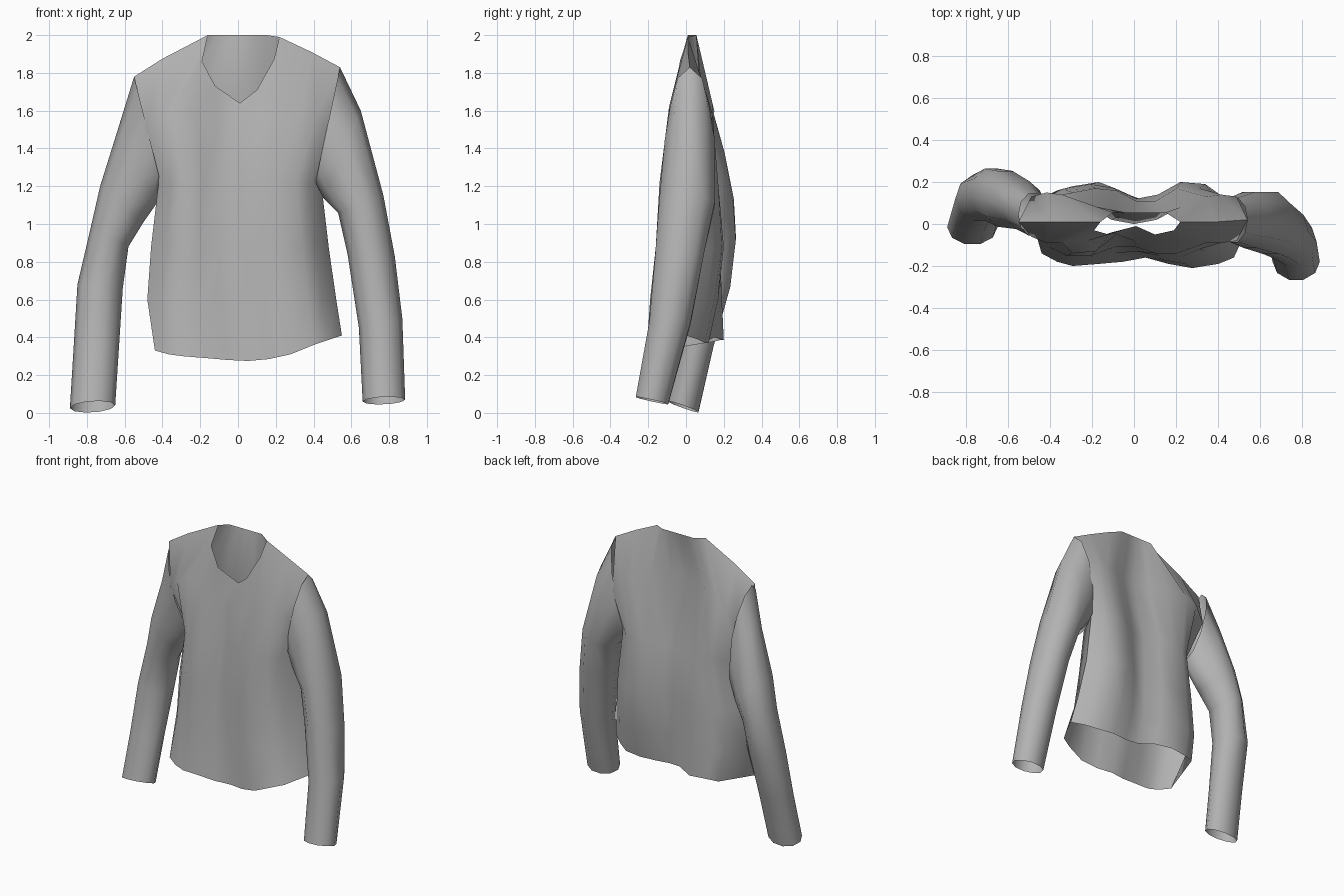
import bpy
import bmesh
from math import sin, cos, pi

if "Cube" in bpy.data.objects:
    bpy.data.objects.remove(bpy.data.objects["Cube"])

# One plain cloth colour
cloth = bpy.data.materials.new("grey cloth")
cloth.use_nodes = True
grey = (0.45, 0.45, 0.45, 1)
cloth.diffuse_color = grey
cloth.node_tree.nodes["Principled BSDF"].inputs["Base Color"].default_value = grey


def finish(name, bm):
    """Weld seams, face outward and shade the cloth smoothly."""
    bmesh.ops.remove_doubles(bm, verts=bm.verts, dist=0.002)
    bmesh.ops.recalc_face_normals(bm, faces=bm.faces)
    mesh = bpy.data.meshes.new(name)
    bm.to_mesh(mesh)
    bm.free()
    mesh.materials.append(cloth)
    obj = bpy.data.objects.new(name, mesh)
    bpy.context.collection.objects.link(obj)
    bpy.ops.object.select_all(action="DESELECT")
    obj.select_set(True)
    bpy.context.view_layer.objects.active = obj
    bpy.ops.object.shade_smooth_by_angle(angle=pi / 3)
    return obj


def bridge(bm, rows, closed=False):
    """Skin neighbouring rows of points with quads."""
    grid = [[bm.verts.new(p) for p in row] for row in rows]
    count = len(grid[0])
    for low, high in zip(grid, grid[1:]):
        for i in range(count if closed else count - 1):
            j = (i + 1) % count
            bm.faces.new((low[i], low[j], high[j], high[i]))


# Torso: column spacing, and the left/right edge of each row from hem to chest
columns = (-1, -.85, -.7, -.45, -.22, 0, .22, .45, .7, .85, 1)
edges = ((-.44, .55), (-.48, .52), (-.46, .48), (-.42, .44), (-.49, .49))
levels = (.6, .88, 1.22)

# Front panel: depths in hundredths, flaring to the hem, with a fold in the chest
front = dict(
    hem=(.33, .31, .3, .29, .28, .275, .285, .31, .36, .385, .41),
    chest=(1.5, 1.57, 1.62, 1.58, 1.5, 1.46, 1.5, 1.56, 1.62, 1.57, 1.5),
    depth=((-14, -18, -20, -19, -18, -16, -19, -21, -19, -16, 0),
           (0, -11, -15, -16, -14, -13, -17, -19, -15, -9, 4),
           (0, -9, -15, -15, -11, -13, -15, -16, -13, -8, 8),
           (2, -9, -14, -13, -5, -11, -14, -14, -12, -7, 8),
           (-6, -9, -9, -8, -4, -8, -9, -9, -9, -9, -8)),
    neck=((-.19, -.03, 1.86), (-.12, -.05, 1.73), (.01, -.01, 1.64),
          (.1, -.05, 1.71), (.19, -.03, 1.87)))

# Back panel: hollow below the neck, shoulder-blade folds and an uneven hem
back = dict(
    hem=(.33, .38, .385, .385, .4, .38, .37, .37, .37, .39, .41),
    chest=(1.5, 1.6, 1.64, 1.66, 1.68, 1.68, 1.68, 1.66, 1.62, 1.58, 1.5),
    depth=((-14, 16, 18, 20, 15, 11, 11, 12, 10, 6, 0),
           (0, 14, 17, 19, 17, 12, 14, 17, 15, 11, 4),
           (0, 13, 16, 18, 17, 12, 14, 20, 19, 14, 8),
           (2, 12, 15, 17, 16, 11, 11, 17, 17, 14, 8),
           (13, 15, 14, 9, 2, 0, 2, 8, 13, 14, 13)),
    neck=[(x, .055, 2) for x in (-.1, -.04, .03, .09, .15)])

right_shoulder = [(-.55, .01, 1.78), (-.4, .01, 1.875), (-.16, .01, 2)]
left_shoulder = [(.22, .01, 1.99), (.39, .01, 1.91), (.54, .02, 1.83)]


def panel(bm, part):
    heights = [part["hem"]] + [[z] * len(columns) for z in levels] + [part["chest"]]
    rows = []
    for (a, b), zs, depths in zip(edges, heights, part["depth"]):
        rows.append([((a + b) / 2 + u * (b - a) / 2, d / 100, z)
                     for u, z, d in zip(columns, zs, depths)])
    rows.append(right_shoulder + list(part["neck"]) + left_shoulder)
    bridge(bm, rows)


body = bmesh.new()
panel(body, front)
panel(body, back)
finish("shirt_body", body)


# Sleeves: each ring is outer x, z, inner x, z, front y, back y
def sleeve(name, rings, tilt, sides=10):
    bm = bmesh.new()
    rows = []
    for k, (ox, oz, ix, iz, yf, yb) in enumerate(rings):
        drop = tilt if k == len(rings) - 1 else 0
        row = []
        for i in range(sides):
            c, s = cos(2 * pi * i / sides), sin(2 * pi * i / sides)
            row.append(((ox + ix + c * (ox - ix)) / 2,
                        (yf + yb + s * (yb - yf)) / 2,
                        (oz + iz + c * (oz - iz)) / 2 - s * drop))
        rows.append(row)
    bridge(bm, rows, closed=True)
    finish(name, bm)


sleeve("left_sleeve", [
    (.54, 1.83, .41, 1.22, -.09, .13),
    (.65, 1.6, .45, 1.14, -.12, .16),
    (.77, 1.15, .53, 1.06, -.15, .16),
    (.83, .83, .58, .84, -.17, .1),
    (.87, .5, .64, .45, -.2, .03),
    (.885, .07, .66, .06, -.27, -.09)], .02)

sleeve("right_sleeve", [
    (-.55, 1.78, -.41, 1.22, -.06, .15),
    (-.63, 1.52, -.43, 1.11, -.03, .21),
    (-.73, 1.2, -.5, 1.01, -.02, .26),
    (-.78, .98, -.58, .88, .01, .27),
    (-.85, .68, -.61, .66, .01, .24),
    (-.87, .35, -.63, .35, -.04, .15),
    (-.89, .025, -.65, .04, -.1, .07)], .03)
